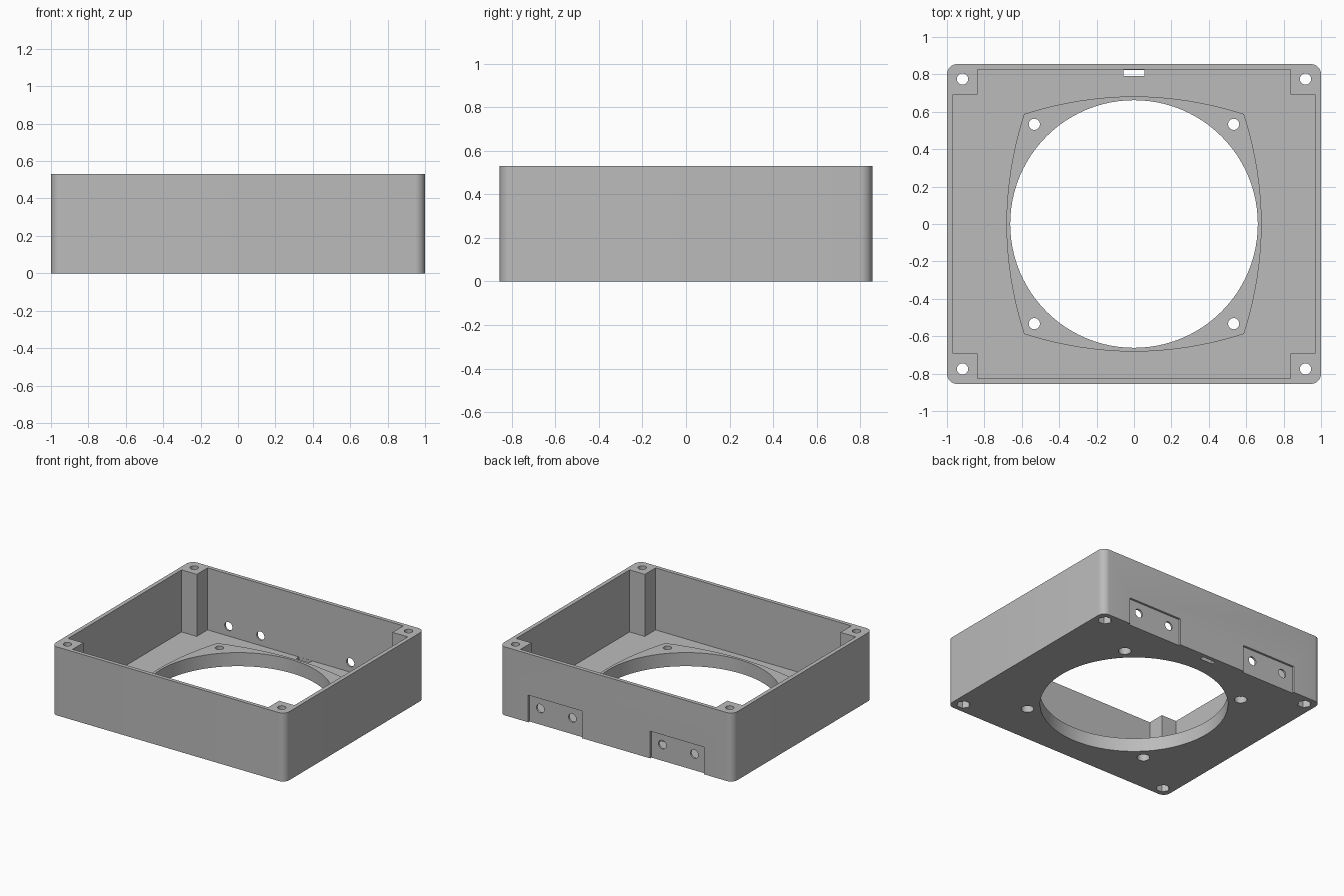
import bpy, bmesh
from math import cos, sin, pi, radians
from mathutils import Matrix

cube = bpy.data.objects.get("Cube")
if cube:
    bpy.data.objects.remove(cube, do_unlink=True)

W, D, H = 1.0, 0.855, 0.53        # half width, half depth, height
FLOOR, PAD = 0.05, 0.105          # floor and raised pad levels
SIGNS = (-1, 1)
CORNERS = [(sx, sy) for sx in SIGNS for sy in SIGNS]

grey = bpy.data.materials.new("plain grey")
grey.use_nodes = True
colour = (0.5, 0.5, 0.5, 1)
grey.diffuse_color = colour
grey.node_tree.nodes["Principled BSDF"].inputs["Base Color"].default_value = colour


def prism(name, outline, z0, z1, turn=None):
    """Extrude a flat outline from z0 to z1."""
    bm = bmesh.new()
    base = bm.faces.new([bm.verts.new((x, y, z0)) for x, y in outline])
    top = bmesh.ops.extrude_face_region(bm, geom=[base])["geom"]
    bmesh.ops.translate(bm, vec=(0, 0, z1 - z0),
                        verts=[v for v in top if isinstance(v, bmesh.types.BMVert)])
    if turn:
        bm.transform(turn)
    bmesh.ops.recalc_face_normals(bm, faces=bm.faces)
    mesh = bpy.data.meshes.new(name)
    bm.to_mesh(mesh)
    bm.free()
    mesh.materials.append(grey)
    obj = bpy.data.objects.new(name, mesh)
    bpy.context.collection.objects.link(obj)
    return obj


def circle(x, y, r, n=32):
    return [(x + r * cos(2 * pi * i / n), y + r * sin(2 * pi * i / n)) for i in range(n)]


def rect(x0, x1, y0, y1):
    return [(x0, y0), (x1, y0), (x1, y1), (x0, y1)]


def rounded_rect(w, d, r, n=8):
    pts = []
    for q, (sx, sy) in enumerate([(1, 1), (-1, 1), (-1, -1), (1, -1)]):
        for i in range(n + 1):
            a = pi / 2 * (q + i / n)
            pts.append((sx * (w - r) + r * cos(a), sy * (d - r) + r * sin(a)))
    return pts


def bowed_square(corner, bulge, n=16):
    """Square with each side bowed outwards."""
    pts = []
    for q in range(4):
        a = q * pi / 2
        for i in range(n):
            t = 2 * i / n - 1
            x, y = corner + (bulge - corner) * (1 - t * t), corner * t
            pts.append((x * cos(a) - y * sin(a), x * sin(a) + y * cos(a)))
    return pts


def combine(target, tool, operation="DIFFERENCE"):
    mod = target.modifiers.new(tool.name, "BOOLEAN")
    mod.operation, mod.solver, mod.object = operation, "EXACT", tool
    bpy.context.view_layer.objects.active = target
    bpy.ops.object.modifier_apply(modifier=mod.name)
    bpy.data.objects.remove(tool, do_unlink=True)


# Outer box with rounded upright corners
housing = prism("housing", rounded_rect(W, D, 0.055), 0, H)

# Open cavity, leaving a square post in each corner
ix, iy, px, py = 0.968, 0.825, 0.838, 0.693
cavity = [(px, -iy), (px, -py), (ix, -py), (ix, py), (px, py), (px, iy)]
cavity += [(-x, -y) for x, y in cavity]
combine(housing, prism("cavity", cavity, FLOOR, H + 0.1))

# Raised mounting pad and the big round opening
combine(housing, prism("pad", bowed_square(0.588, 0.682), 0.02, PAD), "UNION")
combine(housing, prism("opening", circle(0, 0, 0.662, 96), -0.1, 0.3))

# Screw holes through the posts and the pad, with pockets underneath
for sx, sy in CORNERS:
    x, y = sx * 0.917, sy * 0.775
    combine(housing, prism("post_hole", circle(x, y, 0.03, 24), -0.1, H + 0.1))
    combine(housing, prism("nut_pocket", circle(x, y, 0.05, 6), -0.1, 0.08))
    x, y = sx * 0.533, sy * 0.533
    combine(housing, prism("pad_hole", circle(x, y, 0.03, 24), -0.1, 0.3))
    combine(housing, prism("pad_pocket", circle(x, y, 0.045, 24), -0.1, 0.05))

# Cable slot in the floor beside the back wall
combine(housing, prism("slot", rect(-0.056, 0.056, 0.79, 0.824), -0.1, FLOOR + 0.03))

# Two shallow recesses on the back, each with a pair of holes
upright = Matrix.Rotation(radians(90), 4, "X")
for s in SIGNS:
    x = s * 0.522
    combine(housing, prism("recess", rect(x - 0.23, x + 0.23, D - 0.016, D + 0.1), -0.1, 0.21))
    for t in SIGNS:
        combine(housing, prism("back_hole", circle(x + t * 0.137, 0.125, 0.033, 24),
                               -D - 0.1, -0.78, upright))

bpy.ops.object.select_all(action="DESELECT")
housing.select_set(True)
bpy.context.view_layer.objects.active = housing
bpy.ops.object.shade_smooth_by_angle(angle=radians(30))
